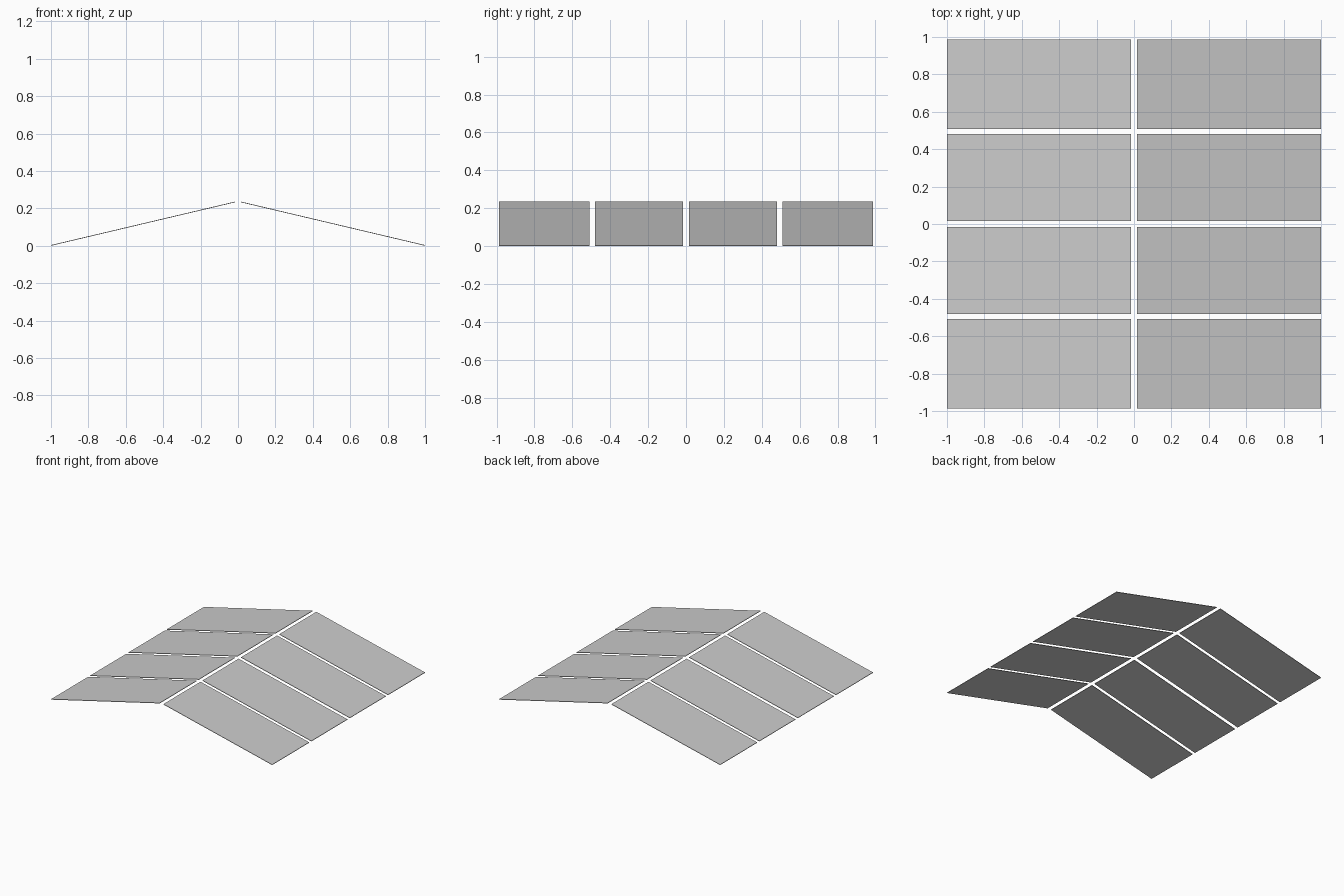
import bpy, bmesh

if "Cube" in bpy.data.objects:
    bpy.data.objects.remove(bpy.data.objects["Cube"])

THICK = 0.004              # thin sheet
EAVE_X, RIDGE_X = 1.0, 0.017
EAVE_Z, RIDGE_Z = 0.0, 0.232
ROWS = [(-0.987, -0.509), (-0.481, -0.016), (0.016, 0.481), (0.509, 0.987)]


def roof_panel(name, side, y0, y1):
    """One sloping rectangular sheet from the eave up to the ridge."""
    bm = bmesh.new()
    profile = [(EAVE_X, EAVE_Z), (EAVE_X, EAVE_Z + THICK),
               (RIDGE_X, RIDGE_Z + THICK), (RIDGE_X, RIDGE_Z)]
    face = bm.faces.new([bm.verts.new((side * x, y0, z)) for x, z in profile])
    ext = bmesh.ops.extrude_face_region(bm, geom=[face])
    moved = [v for v in ext["geom"] if isinstance(v, bmesh.types.BMVert)]
    bmesh.ops.translate(bm, verts=moved, vec=(0, y1 - y0, 0))
    # extrusion can leave the starting face out, so close the cap if needed
    bmesh.ops.holes_fill(bm, edges=[e for e in bm.edges if e.is_boundary])
    bmesh.ops.recalc_face_normals(bm, faces=bm.faces)
    mesh = bpy.data.meshes.new(name)
    bm.to_mesh(mesh)
    bm.free()
    obj = bpy.data.objects.new(name, mesh)
    bpy.context.collection.objects.link(obj)


# four panels on each slope
for label, side in (("left", -1), ("right", 1)):
    for i, (y0, y1) in enumerate(ROWS, 1):
        roof_panel(f"roof_panel_{label}_{i}", side, y0, y1)
